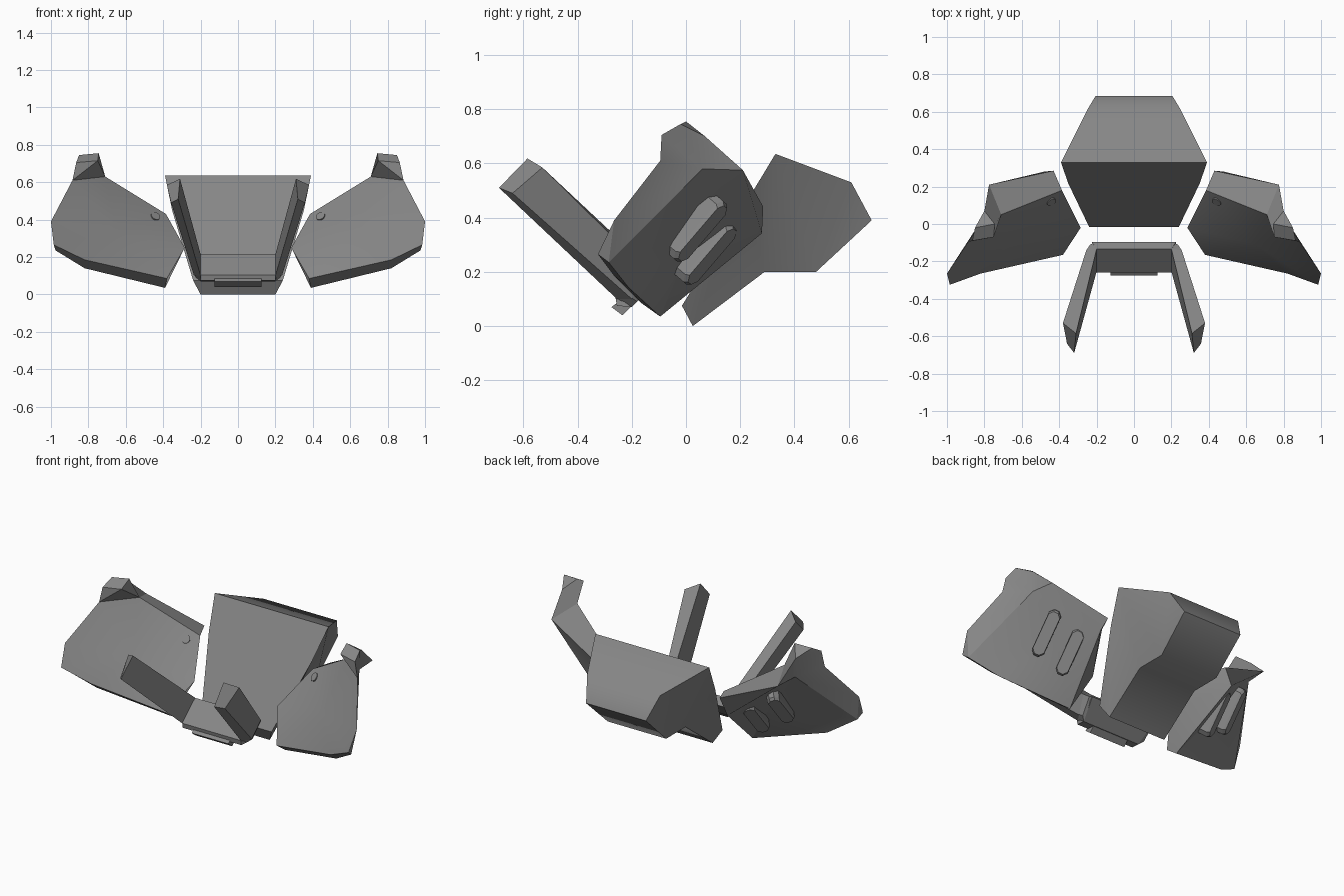
import bpy, bmesh, math
from mathutils import Vector, Matrix

if "Cube" in bpy.data.objects:
    bpy.data.objects.remove(bpy.data.objects["Cube"])

# Dark grey finish shared by every part
grey = bpy.data.materials.new("dark_grey")
grey.diffuse_color = (.24, .24, .24, 1)
grey.use_nodes = True
grey.node_tree.nodes["Principled BSDF"].inputs["Base Color"].default_value = grey.diffuse_color


def finish(name, bm, mirror=False, smooth=0):
    """Turn a bmesh into an object, optionally mirrored across x = 0."""
    bmesh.ops.recalc_face_normals(bm, faces=bm.faces[:])
    me = bpy.data.meshes.new(name)
    bm.to_mesh(me)
    bm.free()
    me.materials.append(grey)
    if smooth:
        me.shade_smooth()
        me.set_sharp_from_angle(angle=math.radians(smooth))
    ob = bpy.data.objects.new(name, me)
    bpy.context.collection.objects.link(ob)
    if mirror:
        ob.modifiers.new("Mirror", "MIRROR").use_mirror_merge = False
    return ob


def make(name, verts, faces, mirror=False, smooth=0):
    bm = bmesh.new()
    vs = [bm.verts.new(v) for v in verts]
    for f in faces:
        bm.faces.new([vs[i] for i in f])
    return finish(name, bm, mirror, smooth)


def prism(name, rings, mirror=False):
    """Loft matching rings of points and cap both ends."""
    n = len(rings[0])
    verts = [p for r in rings for p in r]
    faces = [tuple(range(n)), tuple(range(len(verts) - n, len(verts)))]
    for k in range(len(rings) - 1):
        for i in range(n):
            j = (i + 1) % n
            faces.append((k*n + i, k*n + j, k*n + n + j, k*n + n + i))
    return make(name, verts, faces, mirror)


# Rear body: half-outline points, low front edge round over the top to the base
half = [(.24, -.015, .075), (.353, .22, .453), (.39, .33, .635), (.25, .61, .53),
        (.205, .685, .39), (.2, .48, .2), (.2, .29, .2), (.2, .025, 0)]
verts = half + [(-x, y, z) for x, y, z in half]
faces = [(i, (i + 1) % 8, (i + 1) % 8 + 8, i + 8) for i in range(8)]
for t in [(7, 0, 1), (7, 1, 6), (1, 2, 6), (2, 5, 6), (2, 3, 5), (3, 4, 5)]:
    faces += [t, tuple(i + 8 for i in t)]
make("rear_body", verts, faces, smooth=46)

# Side plates: front outline, tip and back rim, back face, face centres
front = [(.38, -.165, .085), (.82, -.265, .185), (.985, -.325, .265), (1, -.265, .39),
         (.885, -.095, .61), (.865, -.09, .705), (.75, -.07, .715), (.71, .05, .63),
         (.385, .18, .43), (.285, -.02, .25)]
rim = [(.85, -.02, .745), (.745, 0, .755), (.80, .07, .70), (.775, .21, .575),
       (.43, .285, .44)]                                       # 10..14
back = [(.39, -.095, .035), (.82, -.21, .14), (.975, -.285, .235),
        (.79, .06, .58), (.48, .28, .342)]                     # 15..19
centres = [(.65, -.11, .33), (.60, .03, .335)]                 # 20, 21
edge = [0, 1, 2, 3, 4, 7, 8, 9]
faces = [(a, b, 20) for a, b in zip(edge, edge[1:] + edge[:1])]
faces += [(15 + i, 15 + (i + 1) % 5, 21) for i in range(5)]
faces += [(4, 5, 6), (4, 6, 7),
          (0, 1, 16, 15), (1, 2, 17, 16), (2, 3, 17), (3, 4, 18, 17),
          (4, 5, 10, 12, 18), (5, 6, 11, 10), (10, 11, 12),
          (6, 7, 13, 12, 11), (7, 8, 14, 13), (8, 9, 19, 14), (9, 0, 15, 19),
          (18, 12, 13), (18, 13, 14, 19)]
make("side_plate", front + rim + back + centres, faces, True, smooth=29)

# Raised ribs on the back of each plate
along = Vector((0, .65, .76)).normalized()
normal = Vector((.55, .55, -.6)).normalized()
across = along.cross(normal).normalized()
normal = across.cross(along)
outline = [(-.14, -.015), (-.115, -.037), (.115, -.037), (.14, -.015),
           (.14, .015), (.115, .037), (-.115, .037), (-.14, .015)]
for k, c in enumerate([(.675, .04, .36), (.53, .075, .275)]):
    rings = [[Vector(c) + along*a*s + across*b*s + normal*h for a, b in outline]
             for h, s in ((-.05, 1), (.02, 1), (.035, .92))]
    prism(f"plate_rib_{k + 1}", rings, True)

# Small, nearly flush stud on the front of each plate
bm = bmesh.new()
rot = Vector((.395, .684, -.585)).to_track_quat("Z", "Y").to_matrix().to_4x4()
bmesh.ops.create_cone(bm, cap_ends=True, segments=12, radius1=.026, radius2=.026,
                      depth=.03, matrix=Matrix.Translation((.446, .125, .412)) @ rot)
finish("plate_stud", bm, True)

# Front fork: arms, cross bar and lower lip
prism("fork_arm", [
    [(.2, -.255, .1), (.2, -.135, .215), (.255, -.14, .2), (.235, -.2, .1)],
    [(.32, -.69, .51), (.31, -.585, .618), (.38, -.53, .585), (.358, -.64, .49)]], True)
bar = [(-.26, .105), (-.135, .215), (-.095, .175), (-.2, .07), (-.255, .075)]
wide = [.2, .2, .225, .2, .2]
prism("fork_bar", [[(s*w, y, z) for w, (y, z) in zip(wide, bar)] for s in (-1, 1)])
prism("fork_bar_end", [
    [(.2, y, z) for y, z in bar[:4]],
    [(.235, -.21, .11), (.255, -.14, .2), (.235, -.11, .18), (.225, -.18, .09)]], True)
lip = [(-.255, .085), (-.275, .07), (-.235, .04), (-.195, .08)]
prism("fork_lip", [[(s, y, z) for y, z in lip] for s in (-.125, .125)])
